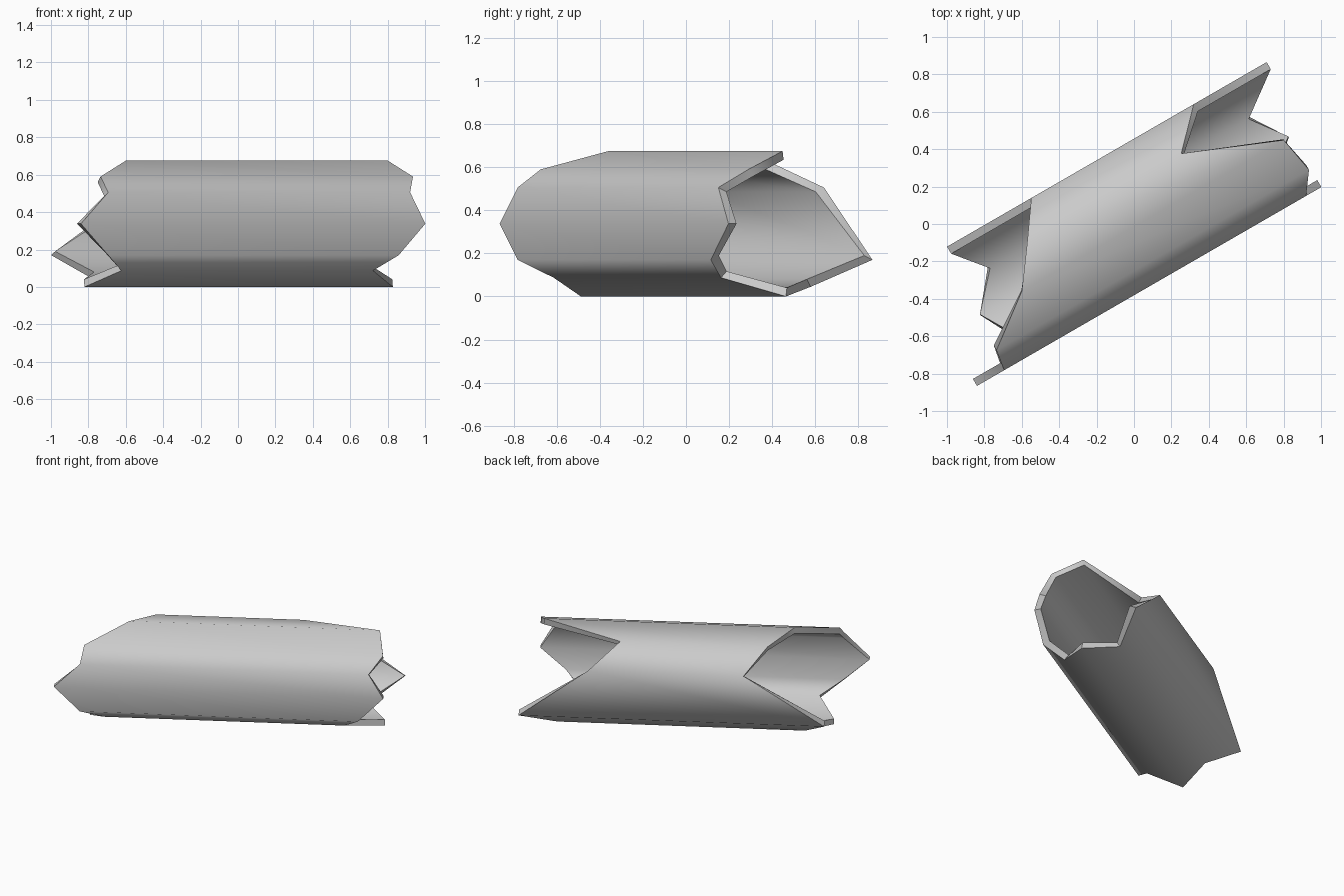
import bpy, bmesh, math
from mathutils import Vector

cube = bpy.data.objects.get("Cube")
if cube:
    bpy.data.objects.remove(cube)

grey = bpy.data.materials.new("plain grey")
grey.use_nodes = True
colour = (0.6, 0.6, 0.6, 1)
grey.diffuse_color = colour
grey.node_tree.nodes["Principled BSDF"].inputs["Base Color"].default_value = colour

# Cross-section with jagged ends: across, height, left-end and right-end length
STAVES = [
    (-0.012, 0.675, -0.70, 0.918),   # ridge
    (-0.217, 0.59, -0.974, 0.955),
    (-0.33, 0.506, -0.992, 0.872),
    (-0.33, 0.338, -1.16, 0.966),    # front wall
    (-0.33, 0.17, -0.992, 0.802),
    (-0.22, 0.087, -0.847, 0.706),
    (-0.012, 0.0, -0.955, 0.949),    # bottom
    (0.20, 0.045, -0.785, 0.812),
    (0.395, 0.17, -0.926, 1.047),    # back wall
    (0.395, 0.506, -0.406, 0.597),
    (0.20, 0.63, -0.544, 0.407),
]
CENTRE_U, CENTRE_Z = 0.03, 0.338
AXIS = Vector((math.cos(math.pi / 6), math.sin(math.pi / 6), 0))
SIDE = Vector((-AXIS.y, AXIS.x, 0))


def ring(bm, end, scale):
    """One jagged loop of vertices around the hollow trunk."""
    verts = []
    for stave in STAVES:
        u = CENTRE_U + (stave[0] - CENTRE_U) * scale
        z = CENTRE_Z + (stave[1] - CENTRE_Z) * scale
        verts.append(bm.verts.new(AXIS * stave[end] + SIDE * u + Vector((0, 0, z))))
    return verts


# Hollow log: outer skin, right rim, inner skin and left rim
bm = bmesh.new()
loops = [ring(bm, 2, 1), ring(bm, 3, 1), ring(bm, 3, 0.88), ring(bm, 2, 0.88)]
n = len(STAVES)
for k in range(4):
    a, b = loops[k], loops[(k + 1) % 4]
    for i in range(n):
        j = (i + 1) % n
        bm.faces.new((a[i], a[j], b[j], b[i]))
bmesh.ops.recalc_face_normals(bm, faces=bm.faces)
mesh = bpy.data.meshes.new("hollow_log")
bm.to_mesh(mesh)
bm.free()
mesh.materials.append(grey)

log = bpy.data.objects.new("hollow_log", mesh)
bpy.context.collection.objects.link(log)
bpy.ops.object.select_all(action="DESELECT")
log.select_set(True)
bpy.context.view_layer.objects.active = log
bpy.ops.object.shade_smooth_by_angle(angle=math.radians(62))
